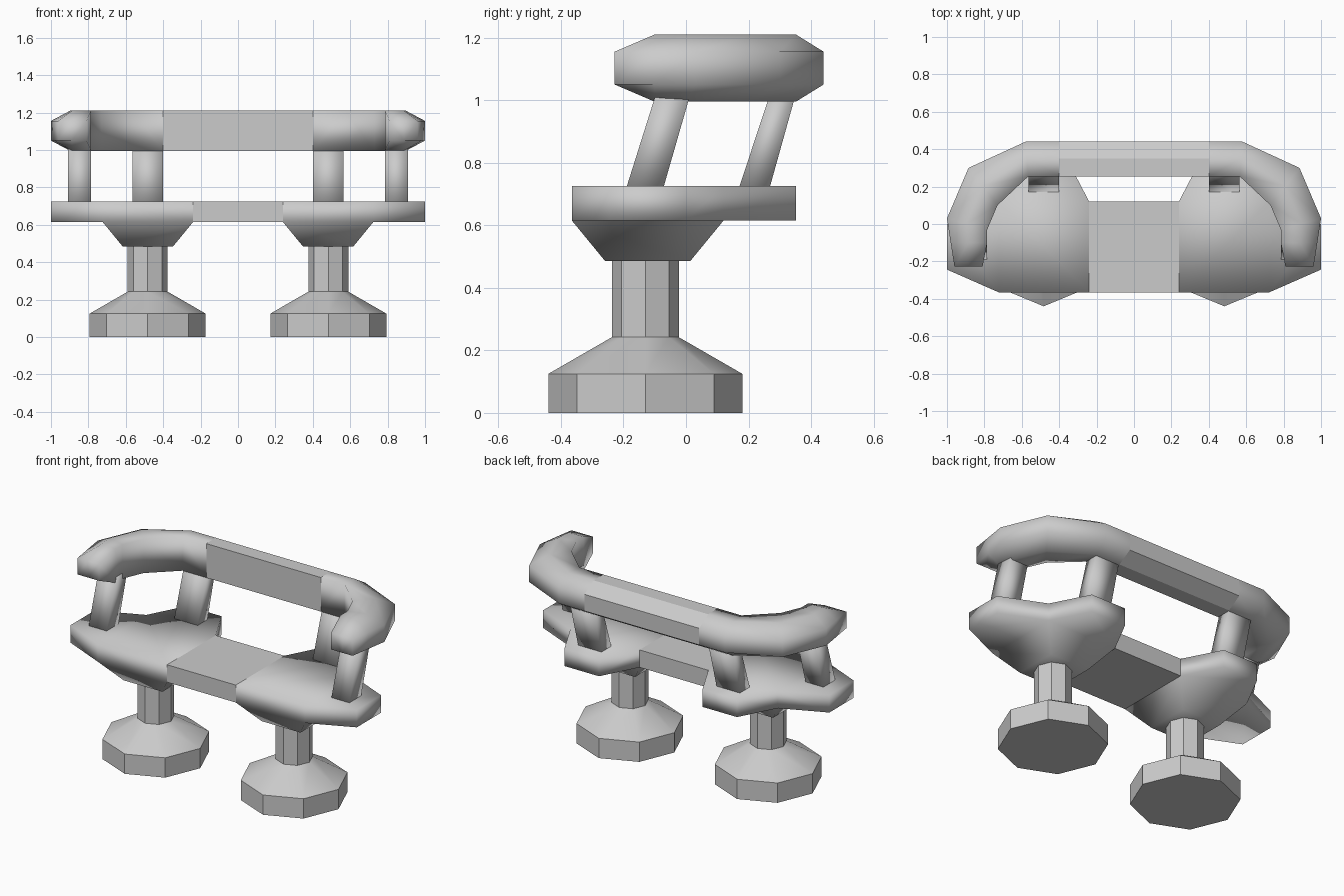
import bpy, bmesh
from math import pi, cos, sin
from mathutils import Vector

if "Cube" in bpy.data.objects:
    bpy.data.objects.remove(bpy.data.objects["Cube"])


def finish(name, bm, smooth=True, angle=None, mirror=True):
    bmesh.ops.recalc_face_normals(bm, faces=bm.faces)
    me = bpy.data.meshes.new(name)
    bm.to_mesh(me)
    bm.free()
    for p in me.polygons:
        p.use_smooth = smooth
    ob = bpy.data.objects.new(name, me)
    bpy.context.collection.objects.link(ob)
    if angle:
        bpy.ops.object.select_all(action='DESELECT')
        ob.select_set(True)
        bpy.context.view_layer.objects.active = ob
        bpy.ops.object.shade_smooth_by_angle(angle=angle)
    if mirror:
        ob.modifiers.new("Mirror", 'MIRROR').use_mirror_merge = False
    return ob


def loft(rings, cap_start=True, cap_end=True):
    bm = bmesh.new()
    loops = [[bm.verts.new(p) for p in r] for r in rings]
    n = len(loops[0])
    for a, b in zip(loops, loops[1:]):
        for i in range(n):
            j = (i + 1) % n
            bm.faces.new((a[i], a[j], b[j], b[i]))
    if cap_start:
        bm.faces.new(loops[0])
    if cap_end:
        bm.faces.new(loops[-1])
    return bm


def rect(x0, x1, y0, y1, z):
    return [(x0, y0, z), (x1, y0, z), (x1, y1, z), (x0, y1, z)]


CX, CY = 0.483, -0.13

# Octagonal pedestals
profile = [(0.31, 0), (0.31, 0.125), (0.107, 0.242), (0.107, 0.50)]
rings = [[(CX + r * cos(i * pi / 4), CY + r * sin(i * pi / 4), z)
          for i in range(8)] for r, z in profile]
finish("pedestal", loft(rings), angle=pi / 6)

# Seat pods: square block with side wing, back wing and tapered underside
Z0, Z1 = 0.615, 0.725
bm = loft([rect(0.24, 0.724, -0.365, 0.12, Z0), rect(0.24, 0.724, -0.365, 0.12, Z1)])
bmesh.ops.recalc_face_normals(bm, faces=bm.faces)


def side(direction):
    bm.normal_update()
    d = Vector(direction)
    return max(bm.faces, key=lambda f: (f.normal.dot(d) > 0.9) * 10
               + f.calc_center_median().dot(d))


def extrude(direction, dist, scale):
    d = Vector(direction)
    res = bmesh.ops.extrude_discrete_faces(bm, faces=[side(direction)])["faces"][0]
    c = res.calc_center_median()
    for v in res.verts:
        o = v.co - c
        v.co = c + Vector([a * s for a, s in zip(o, scale)]) + d * dist


extrude((1, 0, 0), 0.276, (1, 0.5, 1))
extrude((0, 1, 0), 0.232, (0.5, 1, 1))
extrude((0, 0, -1), 0.13, (0.56, 0.56, 1))
bmesh.ops.delete(bm, geom=[side((-1, 0, 0))], context='FACES')
# outward normals are already set before the inner side is opened
finish("seat_pod", bm)

# Flat seat bridge between the pods
finish("seat_bridge", loft([rect(-0.24, 0.24, -0.365, 0.12, Z0),
                            rect(-0.24, 0.24, -0.365, 0.12, Z1)]),
       smooth=False, mirror=False)

# Leaning posts carrying the rail
finish("arm_post", loft([rect(0.785, 0.91, -0.197, -0.078, 0.70),
                         rect(0.785, 0.91, -0.093, 0.017, 1.03)]))
finish("back_post", loft([rect(0.402, 0.565, 0.163, 0.262, 0.70),
                          rect(0.402, 0.565, 0.272, 0.354, 1.03)]))


# Rail section: flat inner side, bevelled outer side
def section(inner, outer, z=(0.995, 1.05, 1.155, 1.21)):
    a, b = Vector(inner), Vector(outer)
    m = a.lerp(b, 0.52)
    return [(p.x, p.y, h) for p, h in
            ((a, z[0]), (a, z[3]), (m, z[3]), (b, z[2]), (b, z[1]), (m, z[0]))]


# Curved arm ends
finish("arm_rail", loft([
    section((0.40, 0.255), (0.40, 0.44)),
    section((0.565, 0.255), (0.58, 0.44)),
    section((0.73, 0.10), (0.885, 0.30)),
    section((0.785, -0.03), (1.0, 0.03)),
    section((0.785, -0.10), (0.98, -0.10)),
    section((0.81, -0.228), (0.96, -0.228), (1.05, 1.05, 1.155, 1.155)),
], cap_start=False))

# Straight flat-shaded back rail
finish("back_rail", loft([section((-0.40, 0.255), (-0.40, 0.44)),
                          section((0.40, 0.255), (0.40, 0.44))]),
       smooth=False, mirror=False)
